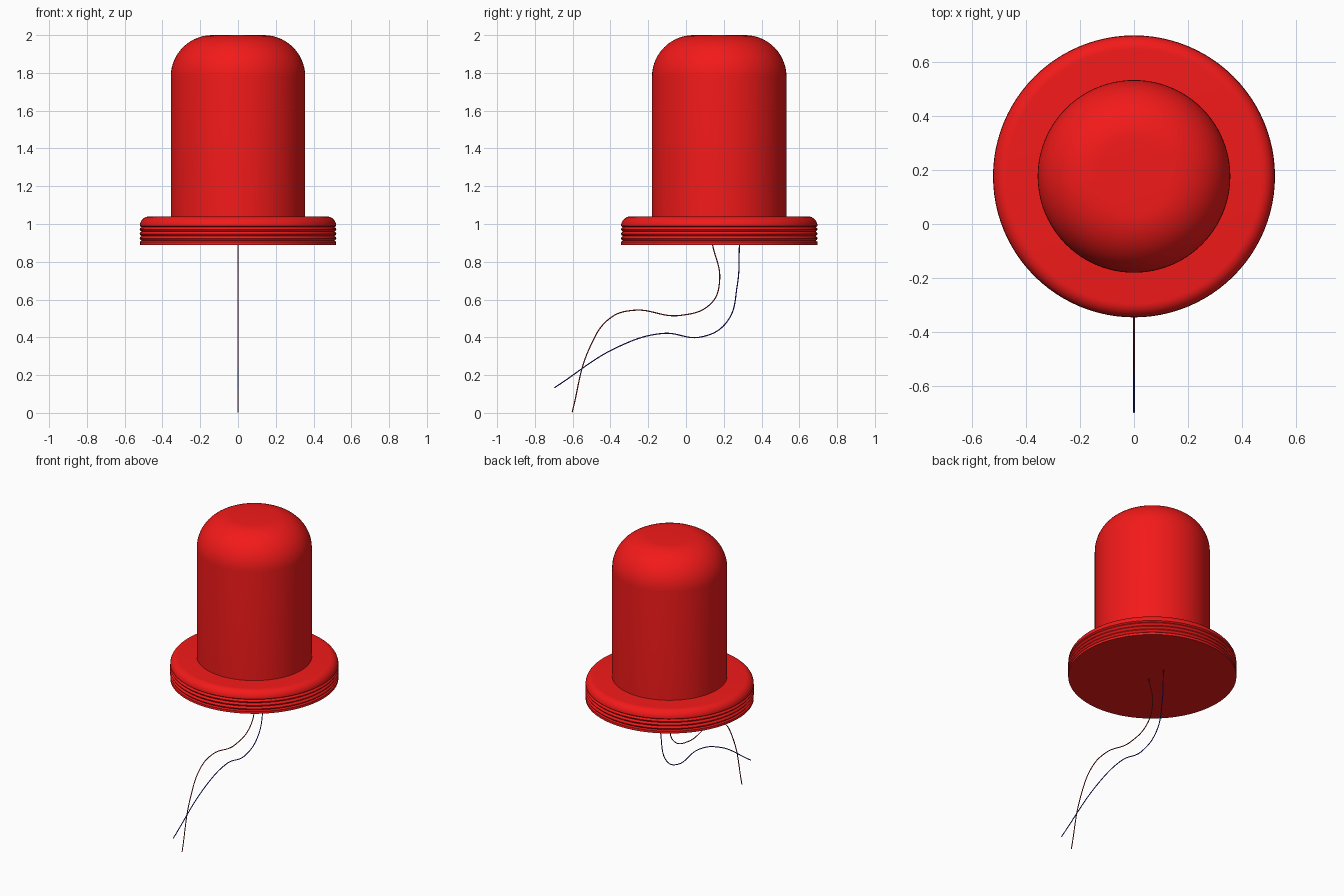
import bpy, bmesh
from math import cos, sin, pi, radians

if "Cube" in bpy.data.objects:
    bpy.data.objects.remove(bpy.data.objects["Cube"])

AXIS_Y = 0.176


def material(name, rgb):
    m = bpy.data.materials.new(name)
    m.diffuse_color = (*rgb, 1)
    m.use_nodes = True
    m.node_tree.nodes["Principled BSDF"].inputs["Base Color"].default_value = m.diffuse_color
    return m


def smooth(obj):
    bpy.ops.object.select_all(action='DESELECT')
    obj.select_set(True)
    bpy.context.view_layer.objects.active = obj
    bpy.ops.object.shade_smooth_by_angle(angle=radians(35))


def arc(cx, cz, r, steps):
    """Quarter round from the side up to the top."""
    return [(cx + r * cos(pi / 2 * i / steps), cz + r * sin(pi / 2 * i / steps))
            for i in range(steps + 1)]


def lathe(name, profile, mat, segments=96):
    bm = bmesh.new()
    vs = [bm.verts.new((r, 0, z)) for r, z in profile]
    es = [bm.edges.new(p) for p in zip(vs, vs[1:])]
    bmesh.ops.spin(bm, geom=vs + es, cent=(0, 0, 0), axis=(0, 0, 1),
                   angle=2 * pi, steps=segments)
    bmesh.ops.remove_doubles(bm, verts=bm.verts, dist=1e-5)
    bmesh.ops.recalc_face_normals(bm, faces=bm.faces)
    me = bpy.data.meshes.new(name)
    bm.to_mesh(me)
    bm.free()
    obj = bpy.data.objects.new(name, me)
    obj.location.y = AXIS_Y
    me.materials.append(mat)
    bpy.context.collection.objects.link(obj)
    smooth(obj)


def wire(name, points, mat):
    cu = bpy.data.curves.new(name, 'CURVE')
    cu.dimensions = '3D'
    cu.bevel_depth = 0.003
    cu.bevel_resolution = 2
    cu.use_fill_caps = True
    sp = cu.splines.new('BEZIER')
    sp.bezier_points.add(len(points) - 1)
    for bp, (y, z) in zip(sp.bezier_points, points):
        bp.co = (0, y, z)
        bp.handle_left_type = bp.handle_right_type = 'AUTO'
    cu.materials.append(mat)
    obj = bpy.data.objects.new(name, cu)
    bpy.context.collection.objects.link(obj)
    bpy.ops.object.select_all(action='DESELECT')
    obj.select_set(True)
    bpy.context.view_layer.objects.active = obj
    bpy.ops.object.convert(target='MESH')
    smooth(bpy.context.object)


red = material("red_plastic", (0.9, 0.01, 0.01))
dark_red = material("red_wire", (0.35, 0.02, 0.02))
blue = material("blue_wire", (0.02, 0.02, 0.4))

# Domed lens
lathe("dome", [(0, 1.0), (0.356, 1.0)] + arc(0.136, 1.78, 0.22, 14) + [(0, 2.0)], red)

# Flange with stacked ridges around the rim
rim = [(0, 0.89), (0.52, 0.89), (0.52, 0.906)]
for z in (0.912, 0.936, 0.96):
    rim += [(0.511, z), (0.518, z + 0.006), (0.521, z + 0.012), (0.518, z + 0.018)]
rim += [(0.511, 0.983)] + arc(0.47, 0.99, 0.05, 8) + [(0, 1.04)]
lathe("flange", rim, red)

# Lead wires
wire("red_lead", [(0.14, 0.892), (0.178, 0.7), (0.133, 0.58), (-0.03, 0.516),
                  (-0.28, 0.543), (-0.4, 0.503), (-0.51, 0.345), (-0.603, 0.003)], dark_red)
wire("blue_lead", [(0.283, 0.892), (0.272, 0.68), (0.215, 0.48), (0.08, 0.402),
                   (-0.12, 0.421), (-0.35, 0.354), (-0.697, 0.133)], blue)
